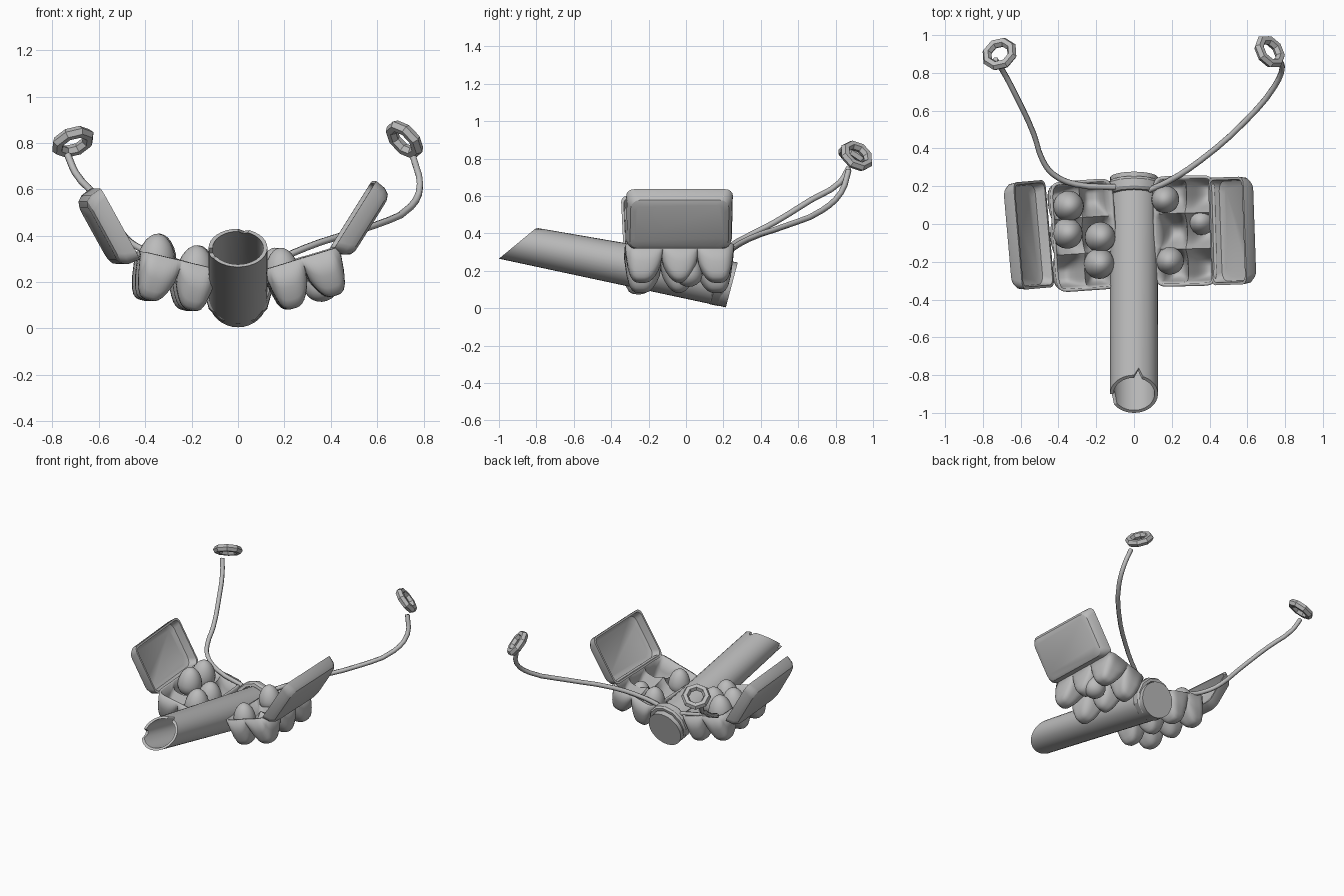
import bpy, bmesh
from math import sin, cos, pi, radians
from mathutils import Vector, Matrix

if "Cube" in bpy.data.objects:
    bpy.data.objects.remove(bpy.data.objects["Cube"], do_unlink=True)

grey = bpy.data.materials.new("plain_grey")
grey.use_nodes = True
COLOUR = (0.5, 0.5, 0.5, 1)
grey.diffuse_color = COLOUR
grey.node_tree.nodes["Principled BSDF"].inputs["Base Color"].default_value = COLOUR


def finish(ob, name, angle=30):
    ob.name = name
    ob.data.materials.clear()
    ob.data.materials.append(grey)
    bpy.ops.object.select_all(action='DESELECT')
    ob.select_set(True)
    bpy.context.view_layer.objects.active = ob
    bpy.ops.object.shade_smooth_by_angle(angle=radians(angle))
    return ob


def from_bmesh(bm, name, matrix=None):
    bmesh.ops.recalc_face_normals(bm, faces=bm.faces)
    me = bpy.data.meshes.new(name)
    bm.to_mesh(me)
    bm.free()
    ob = bpy.data.objects.new(name, me)
    bpy.context.collection.objects.link(ob)
    if matrix:
        ob.matrix_world = matrix
    return finish(ob, name)


def loft(name, rings, matrix=None, closed=False):
    """Skin equal-length rings; cap the ends or join last to first."""
    bm = bmesh.new()
    vs = [[bm.verts.new(p) for p in ring] for ring in rings]
    pairs = list(zip(vs, vs[1:])) + ([(vs[-1], vs[0])] if closed else [])
    for a, b in pairs:
        for i in range(len(a)):
            j = (i + 1) % len(a)
            bm.faces.new((a[i], a[j], b[j], b[i]))
    if not closed:
        bm.faces.new(vs[0])
        bm.faces.new(vs[-1])
    return from_bmesh(bm, name, matrix)


def frame(centre, tilt, yaw):
    return (Matrix.Translation(centre) @ Matrix.Rotation(radians(yaw), 4, 'Z')
            @ Matrix.Rotation(radians(tilt), 4, 'Y'))


# Tube: oblique open mouth at the front, closed disc at the back
R, N = 0.127, 32
BACK, FRONT = Vector((0, 0.245, 0.125)), Vector((0, -0.9, 0.3475))
BACK_UP, FRONT_UP = Vector((0, 0.032, 0.12)), Vector((0, 0.1, 0.0825))
AXIS = (BACK - FRONT).normalized()


def tube_ring(t, scale, notch=False):
    c, up = FRONT.lerp(BACK, t), FRONT_UP.lerp(BACK_UP, t)
    pts = []
    for i in range(N):
        a = 2 * pi * i / N
        p = c + scale * (Vector((R * cos(a), 0, 0)) + up * sin(a))
        if notch and i in (7, 17, 18):      # torn nicks in the lip
            p += AXIS * 0.04
        pts.append(p)
    return pts


loft("tube", [tube_ring(1, 1), tube_ring(0, 1, True),
              tube_ring(0, 0.86, True), tube_ring(0.97, 0.86)])

# Collar strapped over the back of the tube
side_up = BACK_UP.normalized()


def collar_ring(along, r):
    c = BACK - AXIS * along + side_up * 0.02
    return [c + r * (Vector((cos(a), 0, 0)) + side_up * sin(a))
            for a in (2 * pi * i / 12 for i in range(12))]


loft("collar", [collar_ring(0.1, 0.115), collar_ring(0.1, 0.135), collar_ring(0.085, 0.145),
                collar_ring(0.045, 0.145), collar_ring(0.03, 0.135),
                collar_ring(0.03, 0.115)], closed=True)


# Egg carton trays: two by three cups
def wall(s, cups):
    """Depth factor across the tray: zero at rims, partial between cups."""
    x = (s + 1) / 2 * cups
    k = min(int(x), cups - 1)
    a = (x - k) * 2 - 1
    at_rim = (k == 0 and a < 0) or (k == cups - 1 and a > 0)
    if at_rim:
        return 1 - abs(a) ** 5
    return 1 - 0.68 * abs(a) ** 2.2


def tray(name, centre, tilt, yaw):
    nx, ny, hx, hy, depth = 28, 42, 0.165, 0.285, 0.19
    bm = bmesh.new()
    bmesh.ops.create_grid(bm, x_segments=nx, y_segments=ny, size=1)
    for v in bm.verts:
        u, w = v.co.x, v.co.y
        d = wall(u, 2) * wall(w, 3)
        v.co = (u * hx * (1 - 0.09 * w ** 10), w * hy * (1 - 0.05 * u ** 10), -depth * d)
    ob = from_bmesh(bm, name, frame(centre, tilt, yaw))
    mod = ob.modifiers.new("thickness", 'SOLIDIFY')
    mod.thickness, mod.offset = 0.016, 0
    return ob


# Lids: hollow rounded trays
def rounded_rect(hx, hy, z, r):
    pts = []
    for q, (sx, sy) in enumerate(((1, 1), (-1, 1), (-1, -1), (1, -1))):
        for k in range(5):
            a = pi / 2 * (q + k / 4)
            pts.append((sx * (hx - r) + r * cos(a), sy * (hy - r) + r * sin(a), z))
    return pts


def lid(name, centre, tilt, yaw):
    hx, hy = 0.175, 0.285
    sections = [(0.045, -0.07, 0.05), (0.02, -0.055, 0.05), (0.014, 0, 0.035), (0, 0, 0.04),
                (0.006, -0.05, 0.05), (0.022, -0.075, 0.05), (0.045, -0.085, 0.05)]
    loft(name, [rounded_rect(hx - i, hy - i, z, r) for i, z, r in sections],
         frame(centre, tilt, yaw))


tray("right_tray", (-0.262, -0.06, 0.292), 13.5, 4)
tray("left_tray", (0.268, -0.037, 0.303), -17, 1.5)
lid("right_lid", (-0.53, -0.057, 0.45), 61, 5)
lid("left_lid", (0.494, -0.037, 0.488), -58, 2)


# Eggs: spheres drawn up to a narrower top
def egg(name, centre, tilt, r):
    bpy.ops.mesh.primitive_uv_sphere_add(segments=20, ring_count=12, radius=r)
    ob = bpy.context.object
    for v in ob.data.vertices:
        h = v.co.z / r
        v.co.x *= 1 - 0.12 * h
        v.co.y *= 1 - 0.12 * h
        v.co.z *= 1.35 if h > 0 else 1.1
    ob.matrix_world = frame(centre, tilt, 0)
    finish(ob, name, 60)


for i, c in enumerate([(-0.346, 0.095, 0.3), (-0.352, -0.05, 0.3),
                       (-0.178, -0.07, 0.25), (-0.183, -0.21, 0.25)]):
    egg(f"right_egg_{i + 1}", c, 5, 0.081)
for i, c in enumerate([(0.165, 0.13, 0.25), (0.357, 0.015, 0.195), (0.19, -0.195, 0.25)]):
    egg(f"left_egg_{i + 1}", c, -5, 0.073)


# Cords with a ring at each end
def cord(name, pts):
    cu = bpy.data.curves.new(name, 'CURVE')
    cu.dimensions = '3D'
    cu.bevel_depth, cu.bevel_resolution, cu.resolution_u = 0.0155, 1, 3
    cu.use_fill_caps = True
    sp = cu.splines.new('BEZIER')
    sp.bezier_points.add(len(pts) - 1)
    for b, p in zip(sp.bezier_points, pts):
        b.co = p
        b.handle_left_type = b.handle_right_type = 'AUTO'
    ob = bpy.data.objects.new(name, cu)
    bpy.context.collection.objects.link(ob)
    cu.materials.append(grey)


def end_ring(name, centre, normal):
    bpy.ops.mesh.primitive_torus_add(major_segments=8, minor_segments=6,
                                     major_radius=0.073, minor_radius=0.026)
    ob = bpy.context.object
    turn = Vector(normal).to_track_quat('Z', 'Y').to_matrix().to_4x4()
    ob.matrix_world = Matrix.Translation(centre) @ turn
    finish(ob, name)


cord("right_cord", [(-0.1, 0.195, 0.25), (-0.31, 0.21, 0.3), (-0.43, 0.265, 0.35),
                    (-0.485, 0.34, 0.39), (-0.53, 0.475, 0.46), (-0.62, 0.67, 0.58),
                    (-0.7, 0.82, 0.67), (-0.735, 0.87, 0.75)])
cord("left_cord", [(0.08, 0.18, 0.25), (0.18, 0.225, 0.3), (0.35, 0.335, 0.37),
                   (0.59, 0.545, 0.445), (0.745, 0.73, 0.525), (0.785, 0.83, 0.62),
                   (0.755, 0.87, 0.74)])
end_ring("right_ring", (-0.712, 0.9, 0.805), (-0.3, 0.5, 0.8))
end_ring("left_ring", (0.718, 0.912, 0.815), (0.62, 0.45, 0.6))
